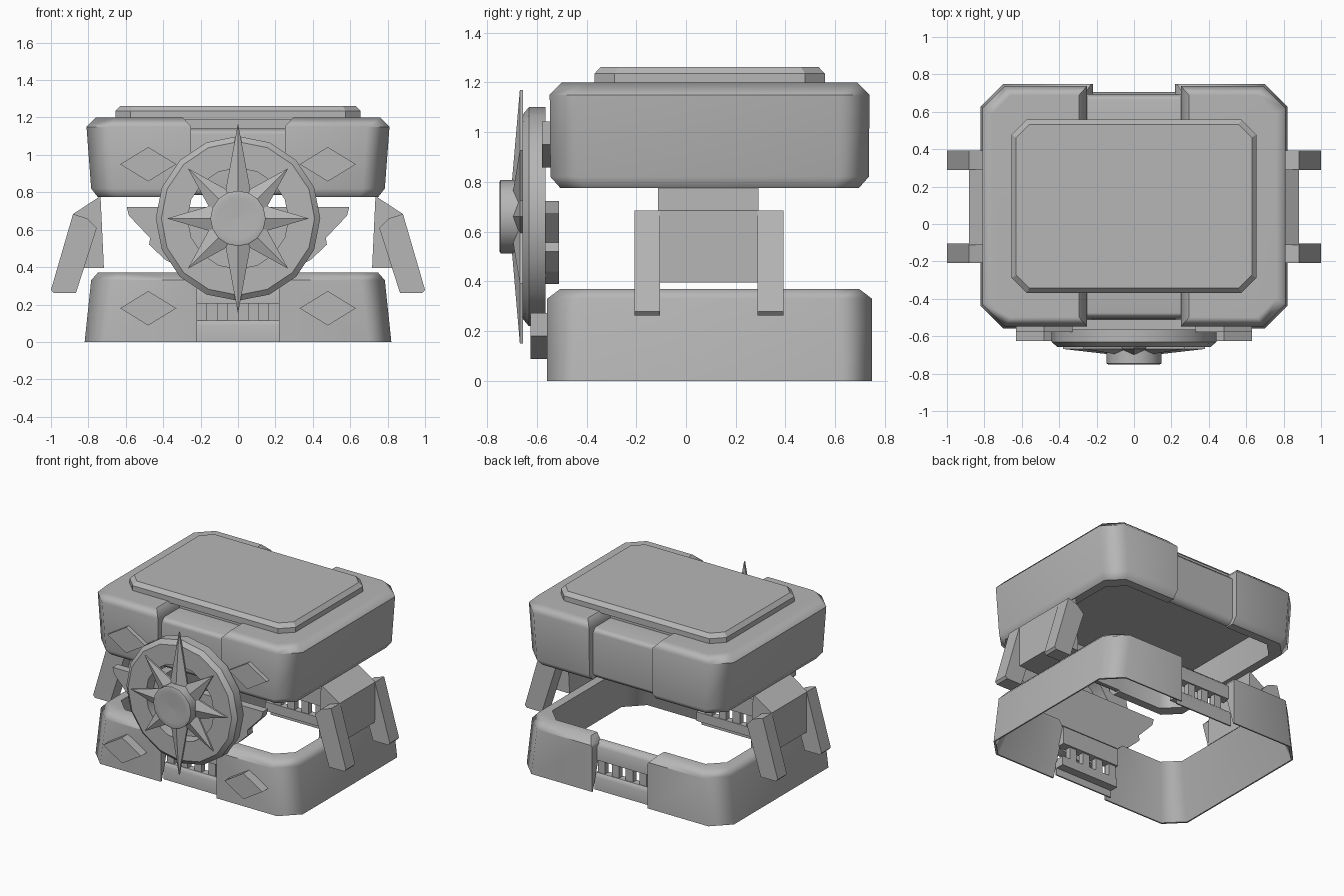
import bpy, bmesh, math

if "Cube" in bpy.data.objects:
    bpy.data.objects.remove(bpy.data.objects["Cube"])

stone = bpy.data.materials.new("stone_grey")
stone.use_nodes = True
GREY = (0.47, 0.47, 0.47, 1)
stone.diffuse_color = GREY
stone.node_tree.nodes["Principled BSDF"].inputs["Base Color"].default_value = GREY

MID = 0.095     # y centre of the two big housings


def finish(name, bm, smooth=None):
    bmesh.ops.recalc_face_normals(bm, faces=bm.faces)
    mesh = bpy.data.meshes.new(name)
    bm.to_mesh(mesh)
    bm.free()
    mesh.materials.append(stone)
    ob = bpy.data.objects.new(name, mesh)
    bpy.context.collection.objects.link(ob)
    if smooth:
        shade(ob, smooth)
    return ob


def shade(ob, degrees):
    """Smooth shading that keeps the large faces flat."""
    bpy.ops.object.select_all(action='DESELECT')
    ob.select_set(True)
    bpy.context.view_layer.objects.active = ob
    bpy.ops.object.shade_smooth_by_angle(angle=math.radians(degrees))
    ob.modifiers.new("flat_faces", 'WEIGHTED_NORMAL').keep_sharp = True


def loft(name, loops, closed=False, smooth=None):
    """Bridge equal-length point loops; cap the ends unless closed."""
    bm = bmesh.new()
    rings = [[bm.verts.new(p) for p in loop] for loop in loops]
    n = len(rings[0])
    pairs = list(zip(rings, rings[1:]))
    if closed:
        pairs.append((rings[-1], rings[0]))
    else:
        bm.faces.new(rings[0])
        bm.faces.new(rings[-1])
    for a, b in pairs:
        for i in range(n):
            j = (i + 1) % n
            bm.faces.new((a[i], a[j], b[j], b[i]))
    return finish(name, bm, smooth)


def octagon(hx, hy, cut, z):
    quarter = [(hx, hy - cut), (hx - cut, hy)]
    pts = quarter + [(-x, y) for x, y in quarter[::-1]]
    pts += [(-x, -y) for x, y in pts]
    return [(x, y + MID, z) for x, y in pts]


def prism_y(name, profile, y0, y1):
    """Extrude an x-z profile along y."""
    return loft(name, [[(x, y, z) for x, z in profile] for y in (y0, y1)])


def prism_x(name, profile, half):
    """Extrude a y-z profile along x, centred."""
    return loft(name, [[(x, y, z) for y, z in profile] for x in (-half, half)], smooth=50)


def lathe_y(name, profile, sides, zc, closed=False, smooth=None):
    """Revolve (radius, y) points about a y axis at height zc."""
    loops = []
    for r, y in profile:
        angles = [math.tau * i / sides for i in range(sides)]
        loops.append([(r * math.sin(a), y, zc + r * math.cos(a)) for a in angles])
    return loft(name, loops, closed, smooth)


def cut(ob, cutters):
    for c in cutters:
        mod = ob.modifiers.new("notch", 'BOOLEAN')
        mod.operation = 'DIFFERENCE'
        mod.solver = 'EXACT'
        mod.object = c
        bpy.context.view_layer.objects.active = ob
        bpy.ops.object.modifier_apply(modifier=mod.name)
        bpy.data.objects.remove(c)
    shade(ob, 46)


def notch(half, z0, z1):
    """Gap profile that flares out towards the top."""
    right = [(half, z0), (half, z1 - 0.05), (half + 0.045, z1), (half + 0.045, z1 + 0.1)]
    return right + [(-x, z) for x, z in right[::-1]]


# Upper housing, hollow from below, with notches at front and back
upper = loft("upper_housing", [octagon(0.75, 0.60, 0.1, 0.775),
                               octagon(0.785, 0.64, 0.12, 0.82),
                               octagon(0.81, 0.643, 0.12, 1.15),
                               octagon(0.76, 0.593, 0.1, 1.2)])
cavity = loft("cutter", [octagon(0.69, 0.54, 0.1, 0.7), octagon(0.69, 0.54, 0.1, 1.0)])
cut(upper, [cavity] + [prism_y("cutter", notch(0.25, 0.7, 1.2), MID + s * 0.4, MID + s * 0.8)
                       for s in (-1, 1)])

# Lid plate
loft("lid_plate", [octagon(0.655, 0.463, 0.08, 1.19), octagon(0.655, 0.463, 0.08, 1.235),
                   octagon(0.63, 0.438, 0.07, 1.262)])

# Lower frame, open in the middle, split by a gap front and back
lower = loft("lower_frame", [octagon(0.82, 0.653, 0.12, 0),
                             octagon(0.785, 0.653, 0.13, 0.33),
                             octagon(0.75, 0.60, 0.11, 0.37),
                             octagon(0.69, 0.53, 0.1, 0.37),
                             octagon(0.81, 0.643, 0.12, 0)], closed=True)
cut(lower, [prism_y("cutter", notch(0.22, -0.1, 0.37), -1, 1)])

# Infill panels, rails and balusters in the notches
for s, side in ((-1, "front"), (1, "back")):
    def out(points):
        return [(MID + s * d, z) for d, z in points]
    prism_x(side + "_upper_panel", out([(0.38, 1.0), (0.54, 1.0), (0.54, 0.785), (0.57, 0.785),
                                        (0.6, 0.82), (0.6, 1.11), (0.57, 1.14),
                                        (0.38, 1.14)]), 0.27)
    prism_x(side + "_top_rail", out([(0.53, 0.205), (0.595, 0.205), (0.595, 0.3),
                                     (0.565, 0.33), (0.53, 0.33)]), 0.23)
    prism_x(side + "_bottom_rail", out([(0.54, 0.05), (0.6, 0.05), (0.6, 0), (0.61, 0),
                                        (0.61, 0.09), (0.59, 0.115), (0.54, 0.115)]), 0.23)
    for i in range(4):
        x = -0.165 + 0.11 * i + s * 0.0275
        prism_y(side + "_baluster", [(x - 0.028, 0.1), (x + 0.028, 0.1),
                                     (x + 0.028, 0.22), (x - 0.028, 0.22)],
                MID + s * 0.545, MID + s * 0.585)

# Side brackets with two splayed legs each
for s, side in ((1, "left"), (-1, "right")):
    bracket = [(0.735, 0.78), (0.882, 0.684), (0.88, 0.396), (0.717, 0.396)]
    leg = [(0.882, 0.684), (0.805, 0.66), (0.755, 0.61), (0.866, 0.262),
           (0.985, 0.262), (1.0, 0.278)]
    prism_y(side + "_bracket", [(s * x, z) for x, z in bracket], -0.112, 0.292)
    for y0 in (-0.208, 0.288):
        prism_y(side + "_leg", [(s * x, z) for x, z in leg], y0, y0 + 0.104)

# Raised diamonds on the front
for s in (-1, 1):
    for zc, y0 in ((0.95, -0.578), (0.18, -0.625)):
        def diamond(k, y):
            return [(s * 0.48 + dx * k, y, zc + dz * k)
                    for dx, dz in ((0.15, 0), (0, 0.092), (-0.15, 0), (0, -0.092))]
        loft("front_diamond", [diamond(1, -0.535), diamond(1, y0)])

# Winged plate behind the wheel
wing = [(0.595, 0.722), (0.583, 0.675), (0.47, 0.556), (0.475, 0.52), (0.39, 0.44), (0.3, 0.39)]
prism_y("winged_plate", wing + [(-x, z) for x, z in wing[::-1]], -0.567, -0.51)

# Wheel rim
WZ = 0.66
lathe_y("wheel_rim", [(0.27, -0.565), (0.44, -0.565), (0.44, -0.632), (0.41, -0.657),
                      (0.27, -0.657)], 16, WZ, closed=True, smooth=35)

# Eight-pointed star with a raised centre
bm = bmesh.new()
front, back = [], []
for i in range(16):
    a = math.tau * i / 16
    r = 0.17 if i % 2 else (0.51 if i % 8 == 0 else 0.38)
    for ring, y in ((front, -0.668), (back, -0.655)):
        ring.append(bm.verts.new((r * math.sin(a), y, WZ + r * math.cos(a))))
tip = bm.verts.new((0, -0.712, WZ))
base = bm.verts.new((0, -0.655, WZ))
for i in range(16):
    j = (i + 1) % 16
    bm.faces.new((front[i], front[j], tip))
    bm.faces.new((back[j], back[i], base))
    bm.faces.new((front[i], back[i], back[j], front[j]))
finish("compass_star", bm)

# Hub
lathe_y("wheel_hub", [(0.148, -0.66), (0.148, -0.745), (0.14, -0.75), (0.11, -0.75),
                      (0.01, -0.745)], 16, WZ, smooth=35)
